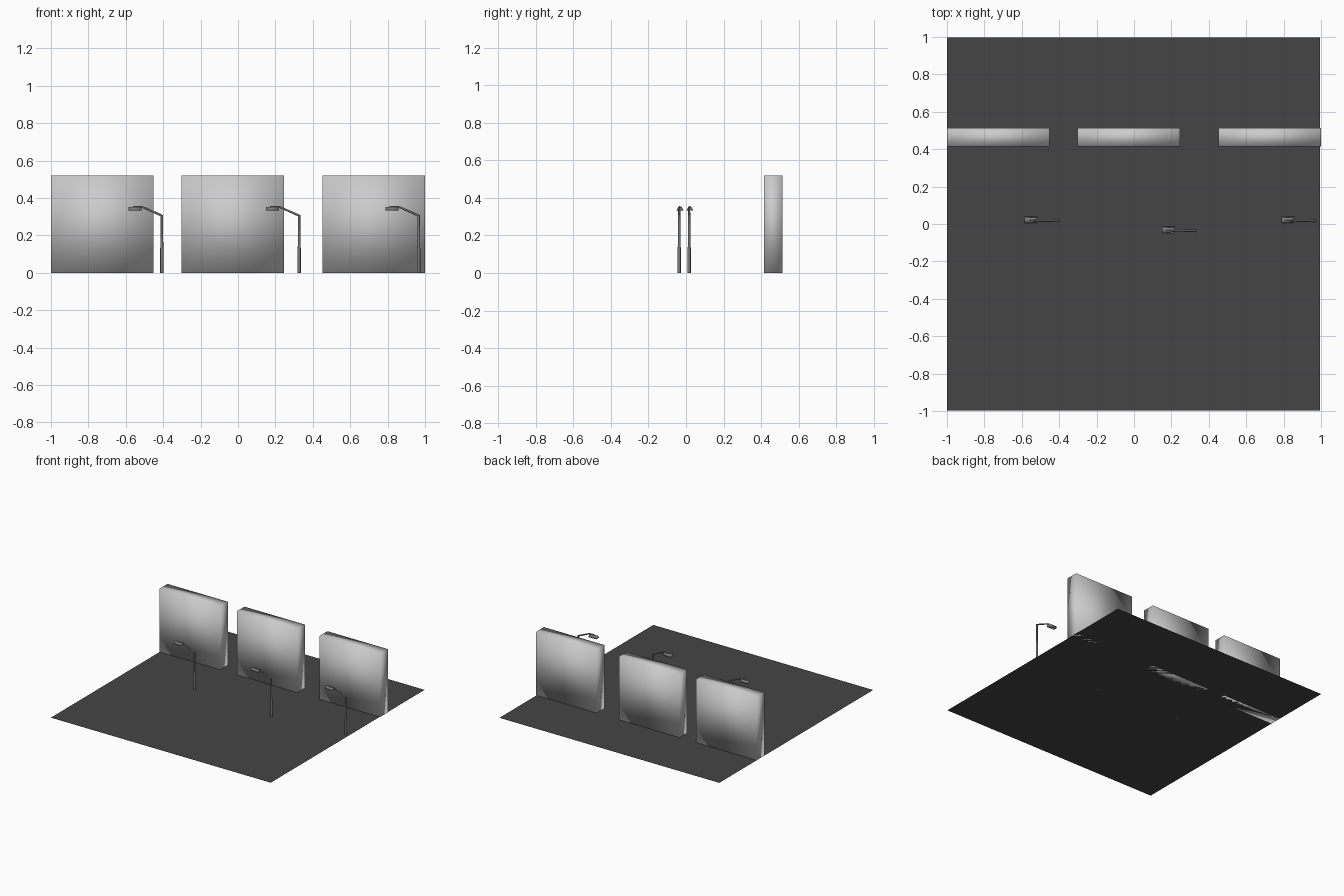
import bpy, bmesh
from mathutils import Vector

if "Cube" in bpy.data.objects:
    bpy.data.objects.remove(bpy.data.objects["Cube"])


def add_object(name, bm, smooth=True):
    bmesh.ops.recalc_face_normals(bm, faces=bm.faces)
    mesh = bpy.data.meshes.new(name)
    bm.to_mesh(mesh)
    bm.free()
    for p in mesh.polygons:
        p.use_smooth = smooth
    ob = bpy.data.objects.new(name, mesh)
    bpy.context.collection.objects.link(ob)
    return ob


def box(name, lo, hi, smooth=True, taper=1.0):
    bm = bmesh.new()
    bmesh.ops.create_cube(bm, size=1)
    lo, hi = Vector(lo), Vector(hi)
    mid, size = (lo + hi) / 2, hi - lo
    for v in bm.verts:
        t = taper if v.co.z > 0 else 1
        v.co = mid + Vector((v.co.x * size.x, v.co.y * size.y * t, v.co.z * size.z))
    return add_object(name, bm, smooth)


def tube(name, points, radii, sides=8):
    # polygon tube through points, each point with its own radius
    curve = bpy.data.curves.new(name, 'CURVE')
    curve.dimensions = '3D'
    curve.bevel_depth = 1
    curve.bevel_resolution = sides // 2 - 2
    curve.use_fill_caps = True
    spline = curve.splines.new('POLY')
    spline.points.add(len(points) - 1)
    for p, co, r in zip(spline.points, points, radii):
        p.co = (*co, 1)
        p.radius = r
    ob = bpy.data.objects.new(name, curve)
    bpy.context.collection.objects.link(ob)
    return ob


# ground slab: a single flat sheet
bm = bmesh.new()
bm.faces.new([bm.verts.new(c) for c in
              ((-1, -0.997, 0), (0.995, -0.997, 0), (0.995, 0.997, 0), (-1, 0.997, 0))])
ground = add_object("ground", bm, False)
mat = bpy.data.materials.new("asphalt")
mat.diffuse_color = (0.06, 0.06, 0.06, 1)
mat.use_nodes = True
mat.node_tree.nodes["Principled BSDF"].inputs["Base Color"].default_value = mat.diffuse_color
ground.data.materials.append(mat)

# building blocks
for i, x in enumerate((-1.0, -0.301, 0.451)):
    box(f"building_{i}", (x, 0.414, 0), (x + 0.548, 0.514, 0.52))

# street lamps
metal = bpy.data.materials.new("lamp_metal")
metal.diffuse_color = (0.2, 0.2, 0.2, 1)
metal.use_nodes = True
metal.node_tree.nodes["Principled BSDF"].inputs["Base Color"].default_value = metal.diffuse_color
for i, (x, y) in enumerate(((-0.407, 0.017), (0.327, -0.036), (0.966, 0.017))):
    parts = [
        # pole with a thicker base section
        tube(f"lamp_pole_{i}", [(x, y, 0), (x, y, 0.13), (x, y, 0.14), (x, y, 0.31)],
             [0.009, 0.009, 0.0075, 0.0065]),
        # sloping arm that levels out over the head
        tube(f"lamp_arm_{i}", [(x, y, 0.306), (x - 0.1, y, 0.35), (x - 0.118, y + 0.002, 0.353),
                               (x - 0.155, y + 0.003, 0.353)],
             [0.006, 0.005, 0.005, 0.004]),
        # lamp head with sloped sides
        box(f"lamp_head_{i}", (x - 0.178, y - 0.014, 0.333), (x - 0.108, y + 0.022, 0.351),
            taper=0.5),
    ]
    for p in parts:
        p.data.materials.append(metal)
